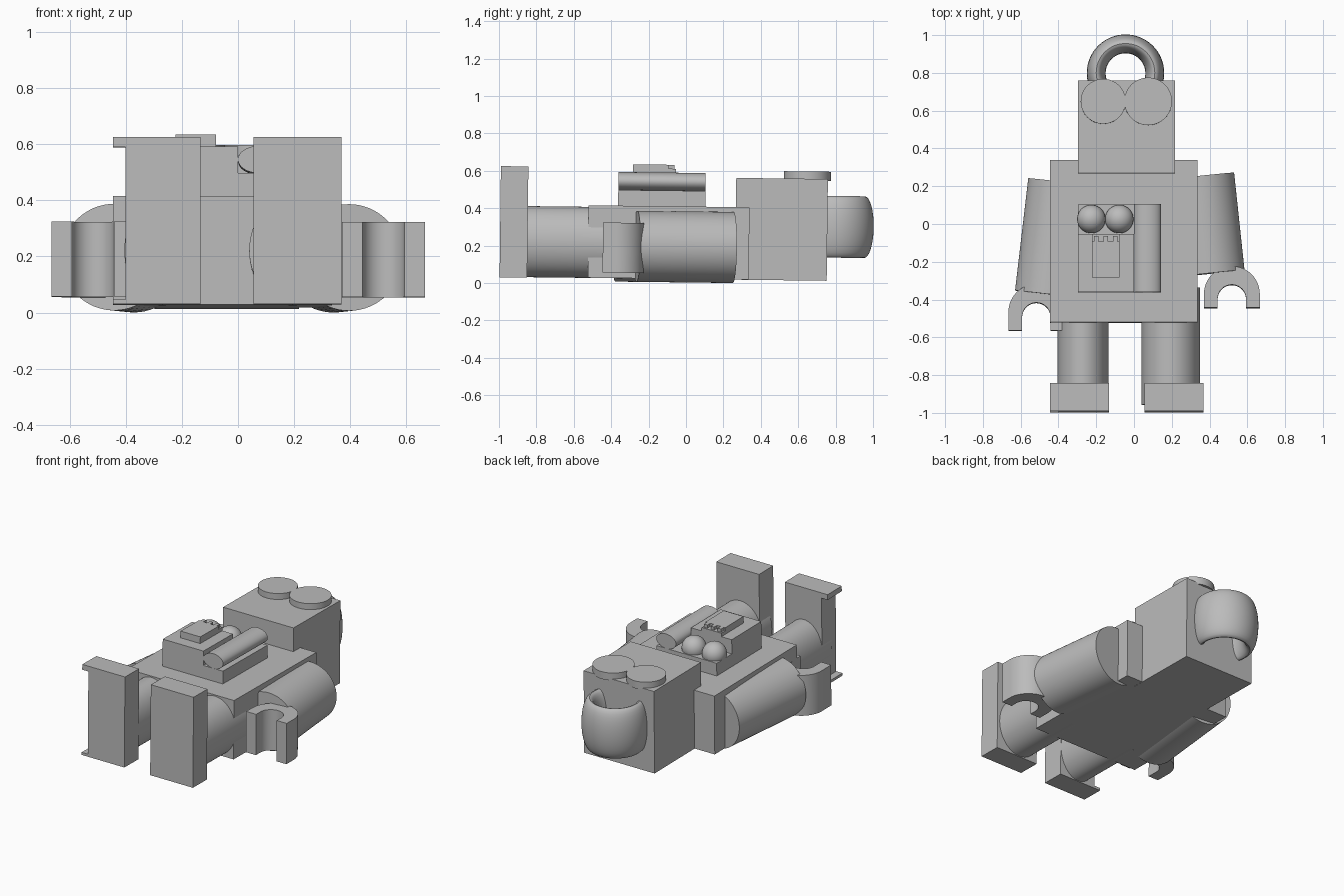
import bpy, bmesh, math
from mathutils import Matrix, Vector

cube = bpy.data.objects.get("Cube")
if cube:
    bpy.data.objects.remove(cube)

grey = bpy.data.materials.new("light grey")
grey.use_nodes = True
COLOUR = (0.5, 0.5, 0.5, 1)
grey.diffuse_color = COLOUR
grey.node_tree.nodes["Principled BSDF"].inputs["Base Color"].default_value = COLOUR

# The whole figure lies on its back with a very slight lean
LEAN = Matrix.Rotation(-0.012, 4, 'X')


def finish(name, bm, smooth=False):
    bmesh.ops.transform(bm, matrix=LEAN, verts=bm.verts)
    bmesh.ops.recalc_face_normals(bm, faces=bm.faces)
    mesh = bpy.data.meshes.new(name)
    bm.to_mesh(mesh)
    bm.free()
    mesh.materials.append(grey)
    obj = bpy.data.objects.new(name, mesh)
    bpy.context.collection.objects.link(obj)
    if smooth:
        bpy.ops.object.select_all(action='DESELECT')
        obj.select_set(True)
        bpy.context.view_layer.objects.active = obj
        bpy.ops.object.shade_smooth_by_angle(angle=math.radians(35))
    return obj


def box(name, x, y, z):
    bm = bmesh.new()
    bmesh.ops.create_cube(bm, size=1)
    for v in bm.verts:
        v.co = Vector([(r[0] + r[1]) / 2 + c * (r[1] - r[0])
                       for r, c in zip((x, y, z), v.co)])
    return finish(name, bm)


def rod(name, start, end, half_width, half_height):
    """Oval cylinder lying level between two points."""
    a, b = Vector(start), Vector(end)
    d = b - a
    along = d.normalized()
    up = Vector((0, 0, 1))
    side = up.cross(along)
    frame = Matrix((side, up, along)).transposed().to_4x4()
    frame.translation = (a + b) / 2
    bm = bmesh.new()
    bmesh.ops.create_cone(bm, cap_ends=True, segments=64, radius1=1, radius2=1, depth=1)
    bmesh.ops.transform(bm, verts=bm.verts,
                        matrix=frame @ Matrix.Diagonal((half_width, half_height, d.length, 1)))
    return finish(name, bm, True)


def disc(name, x, y, z0, z1, radius):
    bm = bmesh.new()
    bmesh.ops.create_cone(bm, cap_ends=True, segments=64, radius1=radius, radius2=radius,
                          depth=z1 - z0, matrix=Matrix.Translation((x, y, (z0 + z1) / 2)))
    return finish(name, bm, True)


def ball(name, centre, radius):
    bm = bmesh.new()
    bmesh.ops.create_uvsphere(bm, u_segments=40, v_segments=24, radius=radius,
                              matrix=Matrix.Translation(centre))
    return finish(name, bm, True)


def claw(name, x, y, foot_y, z0, z1):
    """C-shaped gripper, open towards -y."""
    outer, inner, steps = 0.148, 0.075, 28
    angles = [math.pi * i / steps for i in range(steps + 1)]
    out = [(x + outer * math.cos(t), y + outer * math.sin(t)) for t in angles]
    hole = [(x + inner * math.cos(t), y - 0.025 + inner * math.sin(t)) for t in angles]
    out = [(x + outer, foot_y)] + out + [(x - outer, foot_y)]
    hole = [(x + inner, foot_y)] + hole + [(x - inner, foot_y)]
    bm = bmesh.new()
    o = [bm.verts.new((*p, z0)) for p in out]
    h = [bm.verts.new((*p, z0)) for p in hole]
    faces = [bm.faces.new((o[i], o[i + 1], h[i + 1], h[i])) for i in range(len(o) - 1)]
    top = bmesh.ops.extrude_face_region(bm, geom=faces, use_keep_orig=True)["geom"]
    bmesh.ops.translate(bm, vec=(0, 0, z1 - z0),
                        verts=[g for g in top if isinstance(g, bmesh.types.BMVert)])
    return finish(name, bm, True)


def tall_ring(name, centre, radius, half_width, half_height):
    """Ring with a tall oval cross-section."""
    n, m = 64, 32
    bm = bmesh.new()
    rows = []
    for i in range(n):
        t = math.tau * i / n
        row = []
        for j in range(m):
            s = math.tau * j / m
            r = radius + half_width * math.cos(s)
            row.append(bm.verts.new(Vector(centre) + Vector(
                (r * math.cos(t), r * math.sin(t), half_height * math.sin(s)))))
        rows.append(row)
    for i in range(n):
        p, q = rows[i], rows[(i + 1) % n]
        for j in range(m):
            k = (j + 1) % m
            bm.faces.new((p[j], q[j], q[k], p[k]))
    return finish(name, bm, True)


# Torso and head
box("torso", (-0.445, 0.335), (-0.525, 0.335), (0.022, 0.409))
box("head", (-0.297, 0.217), (0.262, 0.752), (0.021, 0.565))
disc("right_eye", -0.163, 0.642, 0.555, 0.604, 0.119)
disc("left_eye", 0.075, 0.642, 0.555, 0.604, 0.126)
tall_ring("head_ring", (-0.045, 0.795, 0.31), 0.155, 0.05, 0.165)

# Chest panel with a tube, two knobs and a raised plate
box("panel_base", (-0.297, 0.143), (-0.368, 0.098), (0.40, 0.493))
box("panel_block", (-0.297, 0.0), (-0.368, -0.06), (0.49, 0.587))
rod("panel_tube", (0.072, -0.368, 0.541), (0.072, 0.098, 0.541), 0.072, 0.048)
for side, x in (("right", -0.226), ("left", -0.078)):
    ball(side + "_knob", (x, 0.02, 0.51), 0.075)
box("panel_plate", (-0.222, -0.078), (-0.29, -0.06), (0.58, 0.61))
box("panel_plate_top", (-0.222, -0.078), (-0.29, -0.1), (0.605, 0.631))
for i, x in enumerate((-0.2, -0.15, -0.1)):
    box(f"plate_tab_{i + 1}", (x - 0.012, x + 0.012), (-0.1, -0.07), (0.6, 0.631))

# Arms and hands
rod("right_arm", (-0.371, 0.218, 0.193), (-0.441, -0.377, 0.193), 0.19, 0.19)
rod("left_arm", (0.341, 0.25, 0.193), (0.396, -0.265, 0.193), 0.19, 0.19)
claw("right_hand", -0.517, -0.47, -0.568, 0.05, 0.318)
claw("left_hand", 0.518, -0.375, -0.447, 0.05, 0.318)

# Legs
rod("right_leg", (-0.27, -0.34, 0.211), (-0.27, -0.95, 0.211), 0.135, 0.19)
rod("left_leg", (0.195, -0.34, 0.211), (0.195, -0.96, 0.211), 0.155, 0.19)

# Feet, the right one with a lip at toe and heel
box("right_foot", (-0.40, -0.133), (-0.997, -0.85), (0.018, 0.613))
box("right_toe_lip", (-0.445, -0.39), (-0.997, -0.85), (0.578, 0.613))
box("right_heel_lip", (-0.445, -0.39), (-0.997, -0.85), (0.018, 0.035))
box("left_foot", (0.056, 0.368), (-0.997, -0.85), (0.018, 0.613))
